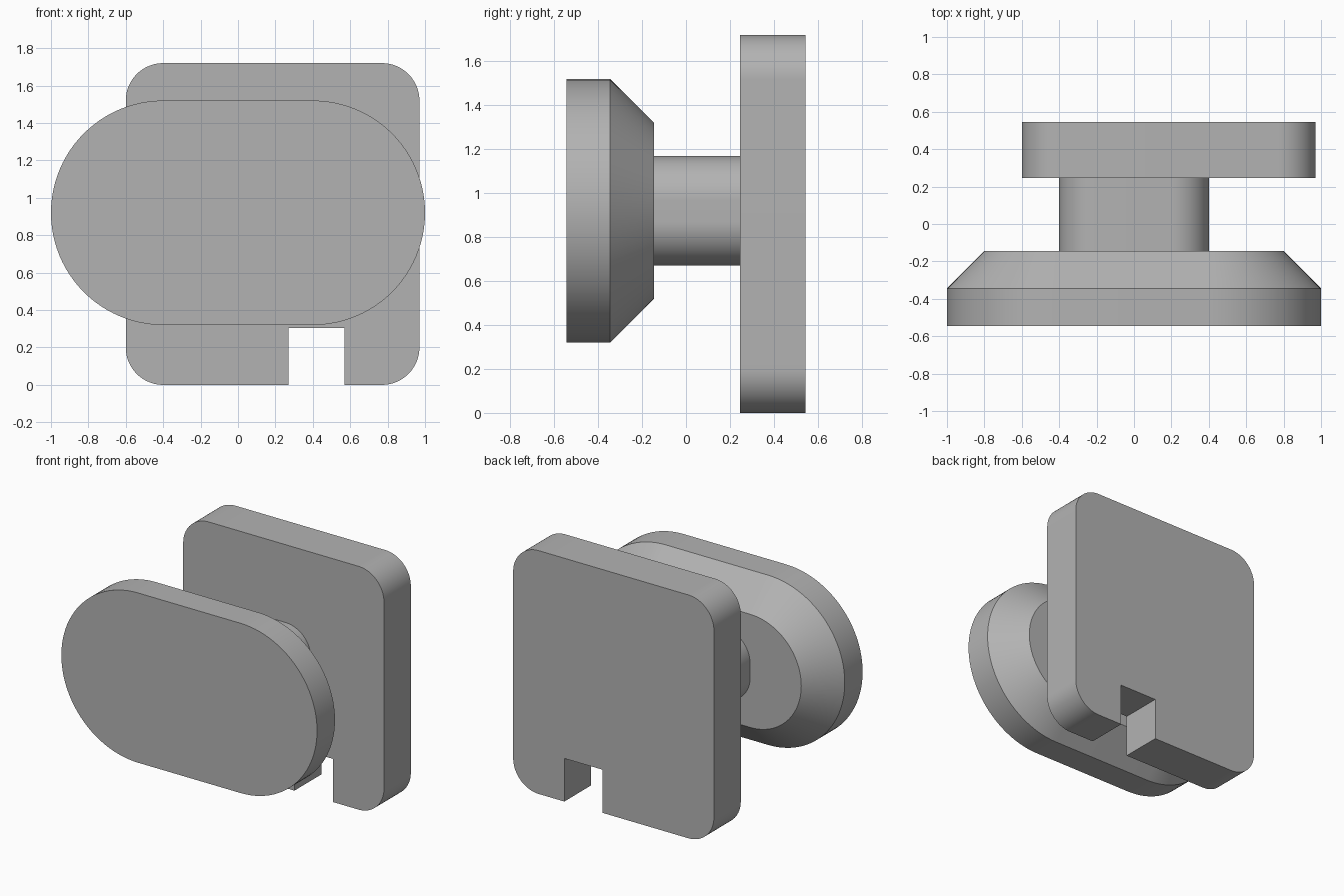
import bpy, bmesh
from math import cos, sin, pi, radians

cube = bpy.data.objects.get("Cube")
if cube:
    bpy.data.objects.remove(cube, do_unlink=True)

GREY = (0.45, 0.45, 0.45, 1.0)
grey = bpy.data.materials.new("plain grey")
grey.use_nodes = True
grey.diffuse_color = GREY
grey.node_tree.nodes["Principled BSDF"].inputs["Base Color"].default_value = GREY


def arc(cx, cz, r, start, steps=24):
    """Quarter circle of points, counter-clockwise from a start angle."""
    return [(cx + r * cos(start + pi / 2 * i / steps),
             cz + r * sin(start + pi / 2 * i / steps)) for i in range(steps + 1)]


def rounded_rect(x0, x1, z0, z1, r):
    """Rounded rectangle outline, starting at the bottom left corner."""
    pts = (arc(x0 + r, z0 + r, r, pi) + arc(x1 - r, z0 + r, r, 1.5 * pi)
           + arc(x1 - r, z1 - r, r, 0) + arc(x0 + r, z1 - r, r, pi / 2))
    out = []
    for p in pts:
        if not any(abs(p[0] - q[0]) + abs(p[1] - q[1]) < 1e-5 for q in out):
            out.append(p)
    return out


def loft(name, sections):
    """Solid through (y, outline) sections with equal point counts."""
    bm = bmesh.new()
    rings = [[bm.verts.new((x, y, z)) for x, z in pts] for y, pts in sections]
    n = len(rings[0])
    for a, b in zip(rings, rings[1:]):
        for i in range(n):
            j = (i + 1) % n
            bm.faces.new((a[i], a[j], b[j], b[i]))
    bm.faces.new(rings[0])
    bm.faces.new(rings[-1][::-1])
    bmesh.ops.recalc_face_normals(bm, faces=bm.faces)
    mesh = bpy.data.meshes.new(name)
    bm.to_mesh(mesh)
    bm.free()
    mesh.materials.append(grey)
    obj = bpy.data.objects.new(name, mesh)
    bpy.context.collection.objects.link(obj)
    bpy.ops.object.select_all(action='DESELECT')
    obj.select_set(True)
    bpy.context.view_layer.objects.active = obj
    bpy.ops.object.shade_smooth_by_angle(angle=radians(30))
    return obj


# Front knob: straight-sided oval with a wide chamfer towards the stem
MID = 0.92
rim = rounded_rect(-1, 1, MID - 0.6, MID + 0.6, 0.6)
inner = rounded_rect(-0.8, 0.8, MID - 0.4, MID + 0.4, 0.4)
loft("front_knob", [(-0.545, rim), (-0.345, rim), (-0.145, inner)])

# Stem joining the knob to the plate
stem = rounded_rect(-0.4, 0.4, MID - 0.25, MID + 0.25, 0.2)
loft("stem", [(-0.145, stem), (0.245, stem)])

# Back plate, with a square notch cut into its lower edge
outline = rounded_rect(-0.6, 0.97, 0, 1.72, 0.2)
notch = [(0.27, 0), (0.27, 0.305), (0.57, 0.305), (0.57, 0)]
corner = 25
plate = outline[:corner] + notch + outline[corner:]
loft("back_plate", [(0.245, plate), (0.545, plate)])
